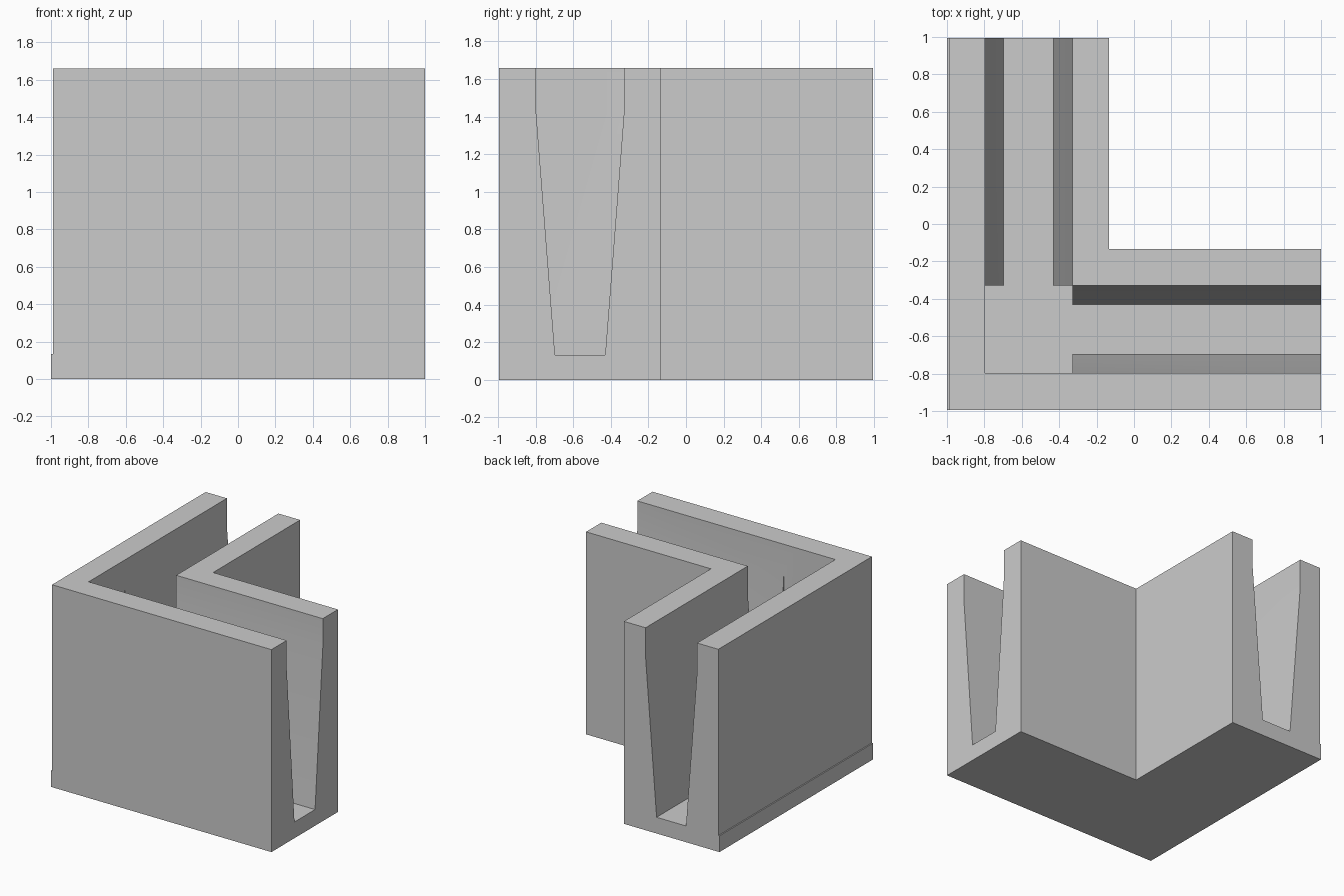
import bpy, bmesh, math
from mathutils import Vector

cube = bpy.data.objects.get("Cube")
if cube:
    bpy.data.objects.remove(cube, do_unlink=True)

BACK, FRONT, RIGHT, LEFT = 0.995, -0.995, -0.99, 1.0
INNER = -0.133                  # faces of the inside corner
FLOOR, BEND, TOP = 0.133, 1.42, 1.66
G0, G1 = -0.797, -0.33          # groove width at the top
TAPER = 0.1                     # narrowing of each side at the floor

grey = bpy.data.materials.new("plain_grey")
grey.use_nodes = True
grey.diffuse_color = (0.6, 0.6, 0.6, 1)
grey.node_tree.nodes["Principled BSDF"].inputs["Base Color"].default_value = (0.6, 0.6, 0.6, 1)


def extrude(name, points, direction):
    """Solid made by sweeping a closed 3D outline along a direction."""
    bm = bmesh.new()
    face = bm.faces.new([bm.verts.new(p) for p in points])
    swept = bmesh.ops.extrude_face_region(bm, geom=[face])
    verts = [v for v in swept["geom"] if isinstance(v, bmesh.types.BMVert)]
    bmesh.ops.translate(bm, verts=verts, vec=Vector(direction))
    bmesh.ops.recalc_face_normals(bm, faces=bm.faces)
    mesh = bpy.data.meshes.new(name)
    bm.to_mesh(mesh)
    bm.free()
    mesh.materials.append(grey)
    obj = bpy.data.objects.new(name, mesh)
    bpy.context.collection.objects.link(obj)
    return obj


def l_block(name, right, z0, z1):
    outline = [(right, FRONT), (LEFT, FRONT), (LEFT, INNER),
               (INNER, INNER), (INNER, BACK), (right, BACK)]
    return extrude(name, [(x, y, z0) for x, y in outline], (0, 0, z1 - z0))


# Base plate, slightly wider than the walls on the right side
l_block("base_plate", -1, 0, FLOOR)
walls = l_block("channel_walls", RIGHT, FLOOR, TOP)

# Tapered groove profile, carried past the floor and the rim
low = FLOOR - 0.05
inset = TAPER * (BEND - low) / (BEND - FLOOR)
profile = [(G0 + inset, low), (G1 - inset, low), (G1, BEND),
           (G1, TOP + 0.1), (G0, TOP + 0.1), (G0, BEND)]
start = G1 - 0.1
cutters = [
    extrude("corner_cutter",
            [(x, y, low) for x, y in ((G0, G0), (G1, G0), (G1, G1), (G0, G1))],
            (0, 0, TOP + 0.1 - low)),
    extrude("left_groove_cutter", [(start, a, z) for a, z in profile], (1.6, 0, 0)),
    extrude("back_groove_cutter", [(a, start, z) for a, z in profile], (0, 1.6, 0)),
]
for cutter in cutters:
    cutter.hide_render = True
    cutter.hide_viewport = False
    cut = walls.modifiers.new(cutter.name, 'BOOLEAN')
    cut.operation = 'DIFFERENCE'
    cut.solver = 'EXACT'
    cut.object = cutter

# Apply the cuts and soften the gentle bend in the groove sides
bpy.ops.object.select_all(action='DESELECT')
walls.select_set(True)
bpy.context.view_layer.objects.active = walls
for cutter in cutters:
    bpy.ops.object.modifier_apply(modifier=cutter.name)
for cutter in cutters:
    bpy.data.objects.remove(cutter, do_unlink=True)
bpy.ops.object.shade_smooth_by_angle(angle=math.radians(20))
